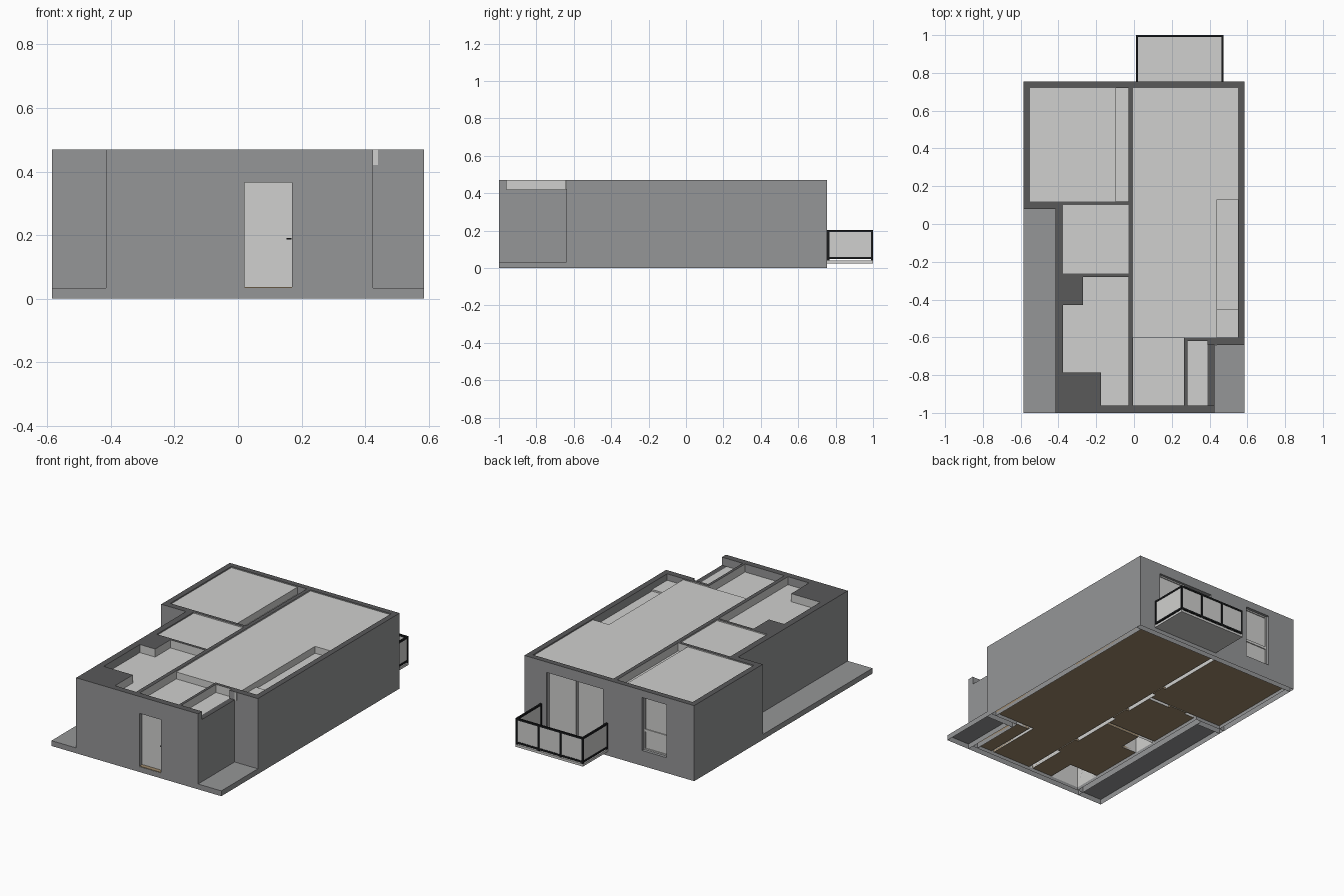
import bpy, bmesh
from mathutils import Vector

cube = bpy.data.objects.get("Cube")
if cube:
    bpy.data.objects.remove(cube, do_unlink=True)

TOP, BASE, HIGH, LOW = 0.47, 0.033, 0.463, 0.42


def material(name, r, g, b):
    m = bpy.data.materials.new(name)
    m.diffuse_color = (r, g, b, 1)
    m.use_nodes = True
    m.node_tree.nodes["Principled BSDF"].inputs["Base Color"].default_value = (r, g, b, 1)
    return m


GREY = material("wall grey", 0.30, 0.305, 0.31)
DARK = material("wall top dark grey", 0.1, 0.1, 0.102)
LIGHT = material("light plaster", 0.63, 0.63, 0.62)
WOOD = material("wood brown", 0.34, 0.25, 0.15)
BLACK = material("frame black", 0.01, 0.011, 0.012)


def box(name, x0, x1, y0, y1, z0, z1, *mats):
    """Axis-aligned box; returns the object."""
    bm = bmesh.new()
    bmesh.ops.create_cube(bm, size=1)
    size = Vector((x1 - x0, y1 - y0, z1 - z0))
    mid = Vector((x0 + x1, y0 + y1, z0 + z1)) / 2
    for v in bm.verts:
        v.co = Vector(a * b for a, b in zip(v.co, size)) + mid
    mesh = bpy.data.meshes.new(name)
    bm.to_mesh(mesh)
    bm.free()
    for m in mats:
        mesh.materials.append(m)
    ob = bpy.data.objects.new(name, mesh)
    bpy.context.collection.objects.link(ob)
    return ob


def open_base(ob):
    """Removes the underside and gives upward top faces the second material."""
    mesh = ob.data
    bm = bmesh.new()
    bm.from_mesh(mesh)
    bm.normal_update()
    low = min(v.co.z for v in bm.verts)
    under = [f for f in bm.faces if f.normal.z < -0.9 and f.calc_center_median().z < low + 0.001]
    bmesh.ops.delete(bm, geom=under, context="FACES")
    for f in bm.faces:
        high = f.calc_center_median().z > LOW - 0.005
        f.material_index = int(f.normal.z > 0.9 and high and len(mesh.materials) > 1)
    bm.to_mesh(mesh)
    bm.free()


def wall(name, x0, x1, y0, y1, side=GREY, z0=0, z1=TOP, openings=()):
    """Hollow-based wall with optional through openings (x0, x1, z0, z1)."""
    ob = box(name, x0, x1, y0, y1, z0, z1, side, DARK)
    for a, b, c, d in openings:
        cutter = box("opening_cutter", a, b, y0 - 0.1, y1 + 0.1, c, d)
        cutter.hide_render = True
        mod = ob.modifiers.new("opening", "BOOLEAN")
        mod.operation, mod.solver, mod.object = "DIFFERENCE", "EXACT", cutter
        bpy.context.view_layer.update()
        cut = bpy.data.meshes.new_from_object(ob.evaluated_get(bpy.context.evaluated_depsgraph_get()))
        ob.modifiers.clear()
        ob.data = cut
        cut.materials.clear()
        cut.materials.append(side)
        cut.materials.append(DARK)
        bpy.data.objects.remove(cutter, do_unlink=True)
    open_base(ob)
    return ob


# Exterior walls
door = (0.02, 0.17, BASE, 0.365)
slider = (0.044, 0.434, BASE, 0.405)
window = (-0.394, -0.226, 0.095, 0.425)
wall("front_wall", -0.415, 0.425, -1, -0.96, openings=[door])
wall("back_wall", -0.585, 0.585, 0.72, 0.755, openings=[slider, window])
wall("left_wall", 0.55, 0.585, -0.6, 0.72)
wall("left_return_wall", 0.39, 0.585, -0.64, -0.6)
wall("left_front_wall", 0.39, 0.425, -0.96, -0.64, z1=LOW)
wall("right_wall", -0.585, -0.55, 0.12, 0.72)
wall("right_return_wall", -0.585, -0.415, 0.08, 0.12)
wall("right_front_wall", -0.415, -0.375, -0.96, 0.12)
box("return_wall_light_patch", 0.425, 0.44, -0.643, -0.638, LOW, TOP - 0.001, LIGHT)

# Interior partitions and columns
for name, x0, x1, y0, y1 in (
    ("central_partition", -0.03, -0.005, -0.96, 0.72),
    ("bedroom_partition", -0.375, -0.03, 0.1, 0.12),
    ("bath_partition", -0.375, -0.03, -0.28, -0.262),
    ("store_partition", 0.265, 0.282, -0.96, -0.6),
    ("store_back_partition", 0.282, 0.39, -0.62, -0.6),
    ("bath_column", -0.375, -0.27, -0.43, -0.28),
    ("front_column", -0.375, -0.175, -0.96, -0.785),
):
    wall(name, x0, x1, y0, y1, LIGHT, 0.02)

# Low side ledges
for name, x0, x1, y0, y1 in (
    ("right_ledge", -0.585, -0.415, -1, 0.08),
    ("left_ledge", 0.425, 0.585, -1, -0.64),
):
    open_base(box(name, x0, x1, y0, y1, 0, BASE, GREY))

# Rooms: floor plate below and sunken ceiling plate above
for name, x0, x1, y0, y1, z in (
    ("bedroom", -0.55, -0.095, 0.12, 0.72, HIGH),
    ("bedroom_closet", -0.095, -0.03, 0.12, 0.72, LOW),
    ("middle_room", -0.375, -0.03, -0.262, 0.1, HIGH),
    ("bath_back", -0.27, -0.03, -0.43, -0.28, LOW),
    ("bath_middle", -0.375, -0.03, -0.785, -0.43, LOW),
    ("bath_front", -0.175, -0.03, -0.96, -0.785, LOW),
    ("living_room", -0.005, 0.44, -0.6, 0.72, HIGH),
    ("living_corner", 0.44, 0.55, 0.13, 0.72, HIGH),
    ("kitchen_counter", 0.44, 0.55, -0.45, 0.13, LOW),
    ("kitchen_cupboard", 0.44, 0.55, -0.6, -0.45, LOW + 0.01),
    ("entry", -0.005, 0.265, -0.96, -0.6, LOW),
    ("store", 0.282, 0.39, -0.96, -0.62, LOW),
):
    box(name + "_floor", x0, x1, y0, y1, 0.022, BASE, WOOD)
    box(name + "_ceiling", x0, x1, y0, y1, 0.395, z, LIGHT)

# Doorway thresholds
for x0, x1, y0, y1 in (
    (-0.03, -0.005, 0.165, 0.25),
    (-0.03, -0.005, -0.7, -0.54),
    (-0.03, -0.005, -0.2, -0.08),
    (-0.3, -0.18, 0.1, 0.12),
):
    box("threshold", x0, x1, y0, y1, 0.018, BASE, WOOD)

# Front door
box("front_door", door[0], door[1], -0.972, -0.962, door[2], door[3], LIGHT)
box("front_door_sill", door[0], door[1], -0.998, -0.972, BASE, BASE + 0.003, WOOD)
box("front_door_handle", 0.153, 0.168, -0.985, -0.972, 0.187, 0.191, BLACK)


def glazing(name, x0, x1, z0, z1, y):
    """Light pane with a slim raised border."""
    t = 0.008
    box(name + "_pane", x0, x1, y, y + 0.006, z0, z1, LIGHT)
    for a, b, c, d in ((x0, x0 + t, z0, z1), (x1 - t, x1, z0, z1),
                       (x0 + t, x1 - t, z0, z0 + t), (x0 + t, x1 - t, z1 - t, z1)):
        box(name + "_border", a, b, y + 0.006, y + 0.012, c, d, LIGHT)


# Back sliding door and bedroom window
half = (slider[0] + slider[1]) / 2
glazing("sliding_door_left", half, slider[1], slider[2], slider[3], 0.727)
glazing("sliding_door_right", slider[0], half, slider[2], slider[3], 0.721)
glazing("window_lower", window[0], window[1], window[2], 0.215, 0.724)
glazing("window_upper", window[0], window[1], 0.215, window[3], 0.724)

# Balcony slab, railing panels and frame
X0, X1, Y0, Y1, Z0, Z1, T = 0.01, 0.475, 0.755, 1.0, 0.047, 0.203, 0.011
box("balcony_slab", X0, X1, Y0, Y1, 0.025, 0.04, LIGHT)
for z in (Z0, Z1 - T):
    box("back_rail", X0, X1, Y1 - T, Y1, z, z + T, BLACK)
    for x in (X0, X1 - T):
        box("side_rail", x, x + T, Y0, Y1 - T, z, z + T, BLACK)
for i in range(4):
    x = X0 + (X1 - X0 - T) * i / 3
    box("back_post", x, x + T, Y1 - T, Y1, 0.04, Z1, BLACK)
box("back_panel", X0 + T, X1 - T, Y1 - 0.008, Y1 - 0.003, Z0, Z1 - T, LIGHT)
for x in (X0, X1 - T):
    box("wall_post", x, x + T, Y0, Y0 + T, 0.04, Z1, BLACK)
    box("side_panel", x + 0.003, x + 0.008, Y0 + T, Y1 - T, Z0, Z1 - T, LIGHT)
